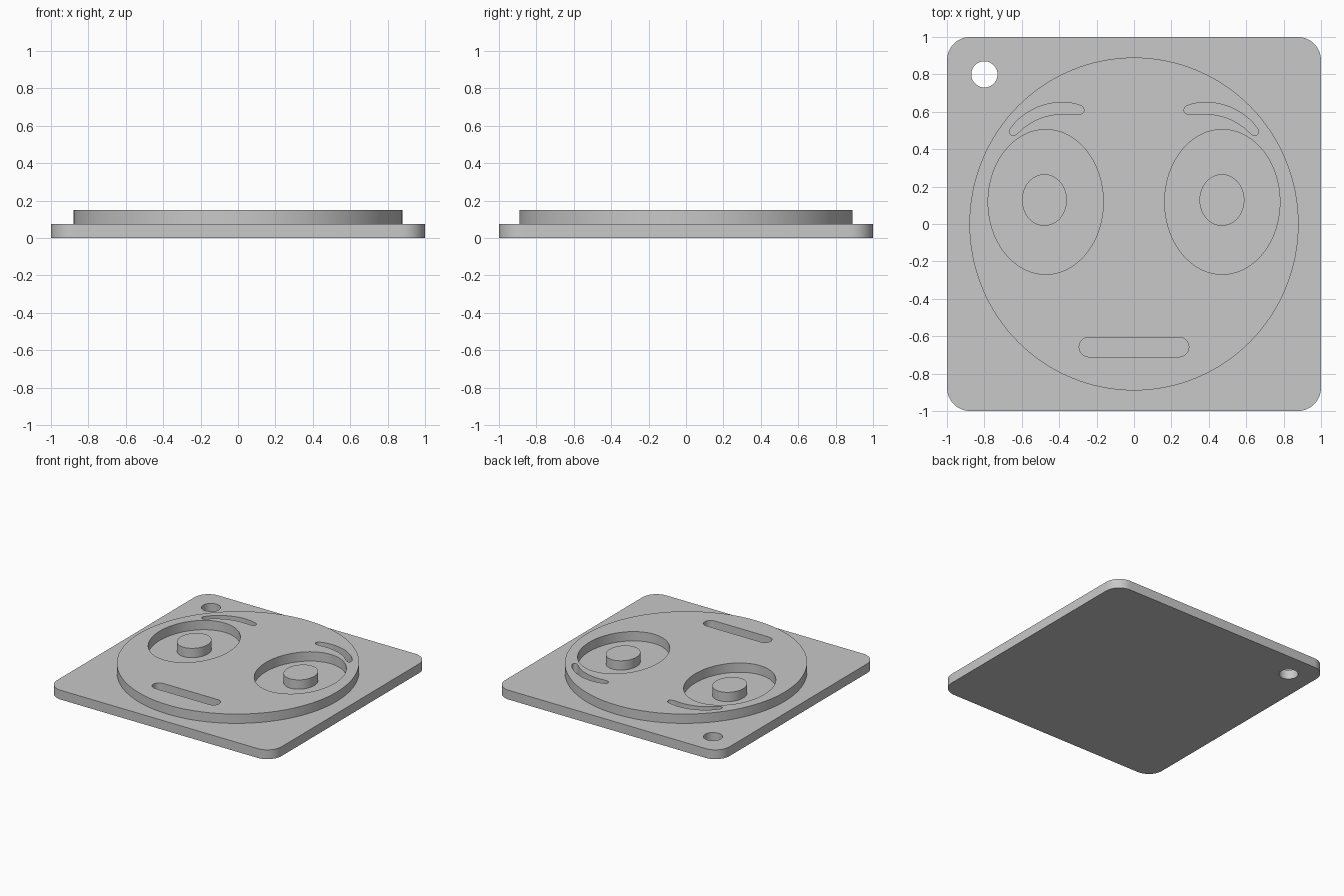
import bpy
import bmesh
from math import cos, sin, pi
from mathutils import Vector
from mathutils.geometry import interpolate_bezier

cube = bpy.data.objects.get("Cube")
if cube:
    bpy.data.objects.remove(cube, do_unlink=True)

BASE_TOP = 0.075
FACE_TOP = 0.15

grey = bpy.data.materials.new("plain grey")
grey.use_nodes = True
colour = (0.58, 0.58, 0.58, 1)
grey.diffuse_color = colour
grey.node_tree.nodes["Principled BSDF"].inputs["Base Color"].default_value = colour


def ellipse(x, y, rx, ry, steps=96):
    return [(x + rx * cos(2 * pi * i / steps), y + ry * sin(2 * pi * i / steps))
            for i in range(steps)]


def rounded_box(x, y, half_x, half_y, radius, steps=14):
    points = []
    for corner, (sx, sy) in enumerate([(1, 1), (-1, 1), (-1, -1), (1, -1)]):
        for i in range(steps + 1):
            a = (corner + i / steps) * pi / 2
            points.append((x + sx * (half_x - radius) + radius * cos(a),
                           y + sy * (half_y - radius) + radius * sin(a)))
    return points


def smooth_loop(points, steps=8):
    """Closed smooth curve through a few points."""
    pts = [Vector((x, y, 0)) for x, y in points]
    n = len(pts)
    loop = []
    for i, p in enumerate(pts):
        q = pts[(i + 1) % n]
        reach = (q - p).length / 3
        out_dir = (q - pts[i - 1]).normalized()
        in_dir = (pts[(i + 2) % n] - p).normalized()
        part = interpolate_bezier(p, p + out_dir * reach, q - in_dir * reach, q, steps + 1)
        loop += [(v.x, v.y) for v in part[:-1]]
    return loop


def plate(name, z0, z1, outline, holes=()):
    """Fill an outline around its holes and extrude it upwards."""
    bm = bmesh.new()
    edges = []
    for loop in [outline, *holes]:
        verts = [bm.verts.new((x, y, z0)) for x, y in loop]
        edges += [bm.edges.new((verts[i - 1], verts[i])) for i in range(len(verts))]
    bmesh.ops.triangle_fill(bm, edges=edges, use_beauty=True, normal=(0, 0, 1))
    lifted = bmesh.ops.extrude_face_region(bm, geom=bm.faces[:], use_keep_orig=True)
    bmesh.ops.translate(bm, vec=(0, 0, z1 - z0),
                        verts=[g for g in lifted["geom"] if isinstance(g, bmesh.types.BMVert)])
    bmesh.ops.recalc_face_normals(bm, faces=bm.faces[:])
    mesh = bpy.data.meshes.new(name)
    bm.to_mesh(mesh)
    bm.free()
    mesh.materials.append(grey)
    obj = bpy.data.objects.new(name, mesh)
    bpy.context.collection.objects.link(obj)
    bpy.ops.object.select_all(action="DESELECT")
    obj.select_set(True)
    bpy.context.view_layer.objects.active = obj
    bpy.ops.object.shade_smooth_by_angle(angle=pi / 6)
    return obj


# Square tag with rounded corners and a hanging hole
plate("base_plate", 0, BASE_TOP, rounded_box(0, 0, 1, 1, 0.125),
      [ellipse(-0.8, 0.8, 0.07, 0.07, 48)])

# Raised round face pierced by eyes, brows and mouth
brow = [(0.66, 0.51), (0.6, 0.574), (0.5, 0.63), (0.385, 0.65), (0.285, 0.633),
        (0.267, 0.607), (0.287, 0.588), (0.4, 0.588), (0.5, 0.566),
        (0.58, 0.522), (0.64, 0.474), (0.662, 0.483)]
openings = [rounded_box(0, -0.658, 0.293, 0.052, 0.051)]
for side in (-1, 1):
    openings.append(ellipse(side * 0.472, 0.118, 0.308, 0.387))
    openings.append(smooth_loop([(side * x, y) for x, y in brow]))
plate("raised_face", BASE_TOP, FACE_TOP, ellipse(0, 0, 0.88, 0.89, 128), openings)

# Pupils standing in the eye pockets
plate("left_pupil", BASE_TOP, FACE_TOP, ellipse(0.47, 0.128, 0.12, 0.138, 64))
plate("right_pupil", BASE_TOP, FACE_TOP, ellipse(-0.479, 0.128, 0.12, 0.138, 64))
